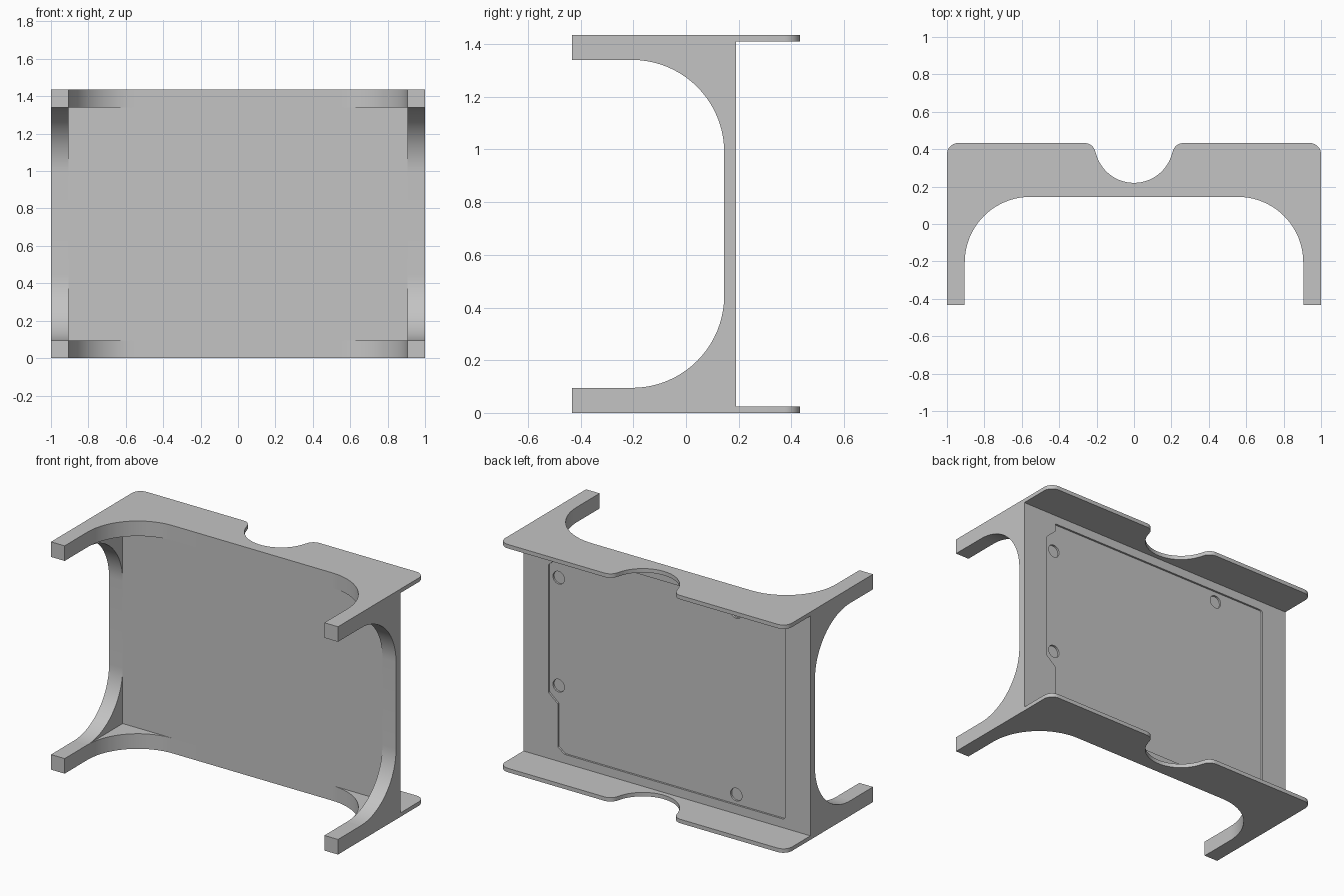
import bpy, bmesh, math
from mathutils import Vector

cube = bpy.data.objects.get("Cube")
if cube:
    bpy.data.objects.remove(cube, do_unlink=True)

HEIGHT = 1.435
RAIL = 0.095                                # thickness of the legs and rails
FRONT, FACE, BACK = -0.433, 0.145, 0.19     # leg tips, panel front, panel back
FLOOR, CORE = 0.178, 0.166                  # pocket floor, bottom of screw recesses

grey = bpy.data.materials.new("light grey")
grey.use_nodes = True
grey.diffuse_color = (0.55, 0.55, 0.55, 1)
grey.node_tree.nodes["Principled BSDF"].inputs["Base Color"].default_value = (0.55, 0.55, 0.55, 1)


def arc(cx, cy, r, start, end, n=20):
    angles = [math.radians(start + (end - start) * i / n) for i in range(n + 1)]
    return [(cx + r * math.cos(a), cy + r * math.sin(a)) for a in angles]


def mirror_x(half):
    return half + [(-x, y) for x, y in reversed(half)]


def plate(name, loops, low, high, axis):
    """Extrude outlines (the first is the border, the rest are holes) along an axis."""
    curve = bpy.data.curves.new(name, "CURVE")
    curve.dimensions, curve.fill_mode = "2D", "BOTH"
    curve.extrude = (high - low) / 2
    for loop in loops:
        spline = curve.splines.new("POLY")
        spline.points.add(len(loop) - 1)
        for point, (u, v) in zip(spline.points, loop):
            point.co = (u, v, 0, 1)
        spline.use_cyclic_u = True
    temp = bpy.data.objects.new(name + "_outline", curve)
    bpy.context.collection.objects.link(temp)
    graph = bpy.context.evaluated_depsgraph_get()
    mesh = bpy.data.meshes.new_from_object(temp.evaluated_get(graph))
    bpy.data.objects.remove(temp, do_unlink=True)

    bm = bmesh.new()
    bm.from_mesh(mesh)
    for vert in bm.verts:
        u, v, w = vert.co
        w += (low + high) / 2
        vert.co = Vector({"x": (w, u, v), "y": (u, w, v), "z": (u, v, w)}[axis])
    bmesh.ops.remove_doubles(bm, verts=bm.verts, dist=0.0001)
    bmesh.ops.recalc_face_normals(bm, faces=bm.faces)
    for face in bm.faces:
        face.smooth = True
    bm.to_mesh(mesh)
    bm.free()
    mesh.set_sharp_from_angle(angle=math.radians(30))
    mesh.materials.clear()
    mesh.materials.append(grey)
    mesh.name = name
    obj = bpy.data.objects.new(name, mesh)
    bpy.context.collection.objects.link(obj)
    return obj


# Top and bottom rails, arched into the legs
rail = mirror_x([(1, CORE), (1, FRONT), (1 - RAIL, FRONT)]
                + arc(0.555, -0.205, 0.35, 0, 90))
plate("bottom_rail", [rail], 0, RAIL, "z")
plate("top_rail", [rail], HEIGHT - RAIL, HEIGHT, "z")

# Side walls, arched between the rails
lower = [(CORE, RAIL)] + arc(-0.205, RAIL + 0.35, 0.35, -90, 0)
side = lower + [(y, HEIGHT - z) for y, z in reversed(lower)]
plate("left_wall", [side], 1 - RAIL, 1, "x")
plate("right_wall", [side], -1, RAIL - 1, "x")

# Front skin of the panel
inner = 1 - RAIL
skin = [(-inner, RAIL), (inner, RAIL), (inner, HEIGHT - RAIL), (-inner, HEIGHT - RAIL)]
plate("panel_front", [skin], FACE, CORE, "y")

# Pocket floor with four round screw recesses
border = [(-1, 0), (1, 0), (1, HEIGHT), (-1, HEIGHT)]
recesses = [arc(x, z, 0.04, 0, 345, 23)
            for x, z in [(0.763, 1.175), (0.763, 0.495), (-0.475, 0.14), (-0.475, 1.29)]]
plate("pocket_floor", [border] + recesses, CORE, FLOOR, "y")

# Back layer with the pocket opening
pocket = [(0.715, 0.08), (0.76, 0.115), (0.76, 0.385), (0.825, 0.44),
          (0.825, 1.245), (0.76, 1.305), (0.76, 1.355)]
pocket += arc(-0.805, 1.335, 0.02, 90, 180, 4) + arc(-0.805, 0.1, 0.02, 180, 270, 4)
plate("panel_back", [border, pocket], FLOOR, BACK, "y")

# Thin rear flanges with rounded corners and a finger notch
flange = mirror_x([(1, BACK)]
                  + arc(0.94, 0.373, 0.06, 0, 90, 10)
                  + arc(0.265, 0.373, 0.06, 90, 168, 10)
                  + arc(0, 0.43, 0.21, -16, -88, 20))
plate("bottom_flange", [flange], 0, 0.025, "z")
plate("top_flange", [flange], HEIGHT - 0.025, HEIGHT, "z")
